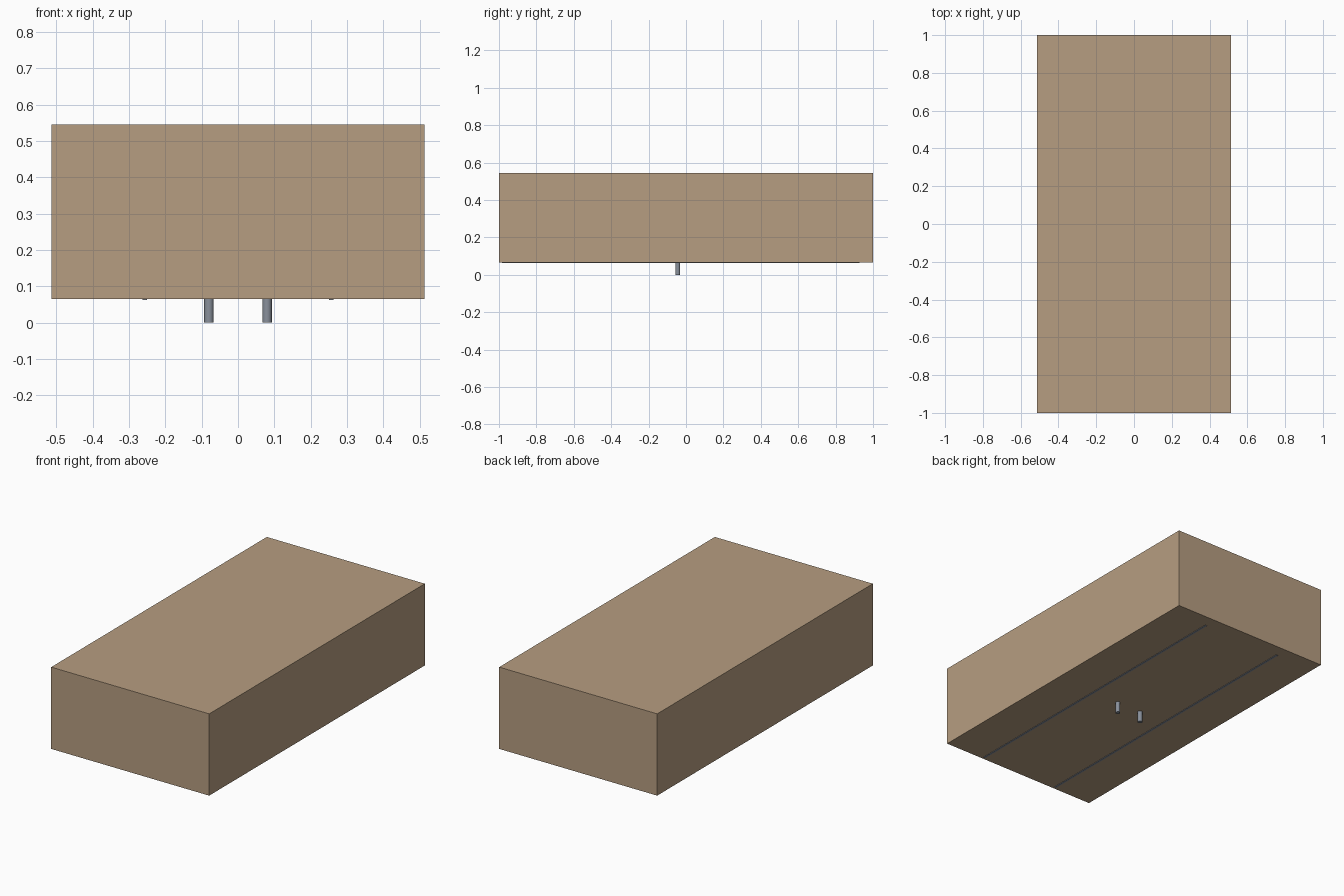
import bpy

if "Cube" in bpy.data.objects:
    bpy.data.objects.remove(bpy.data.objects["Cube"])

def material(name, color):
    m = bpy.data.materials.new(name)
    m.diffuse_color = color
    m.use_nodes = True
    m.node_tree.nodes["Principled BSDF"].inputs["Base Color"].default_value = m.diffuse_color
    return m

wood = material("tan", (0.47, 0.34, 0.22, 1))
steel = material("steel", (0.25, 0.28, 0.33, 1))

HALF_WIDTH, BOTTOM, TOP = 0.513, 0.065, 0.545

def box(name, lo, hi, mat):
    bpy.ops.mesh.primitive_cube_add(
        size=1, location=[(a + b) / 2 for a, b in zip(lo, hi)])
    ob = bpy.context.object
    ob.name = name
    ob.scale = [b - a for a, b in zip(lo, hi)]
    bpy.ops.object.transform_apply(location=False, rotation=False, scale=True)
    ob.data.materials.append(mat)
    return ob

# Main block
box("body", (-HALF_WIDTH, -1, BOTTOM), (HALF_WIDTH, 1, TOP), wood)

for side, sx in (("left", -1), ("right", 1)):
    # Thin strip standing just proud of the underside
    x = sx * HALF_WIDTH / 2
    box(side + "_runner", (x - 0.006, -0.985, BOTTOM - 0.003),
        (x + 0.006, 0.928, BOTTOM + 0.003), steel)

    # Round peg supporting the block
    peg_top = BOTTOM + 0.005
    bpy.ops.mesh.primitive_cylinder_add(
        vertices=24, radius=0.013, depth=peg_top,
        location=(sx * 0.08, -0.044, peg_top / 2))
    peg = bpy.context.object
    peg.name = side + "_peg"
    peg.data.materials.append(steel)
    bpy.ops.object.shade_smooth_by_angle()
